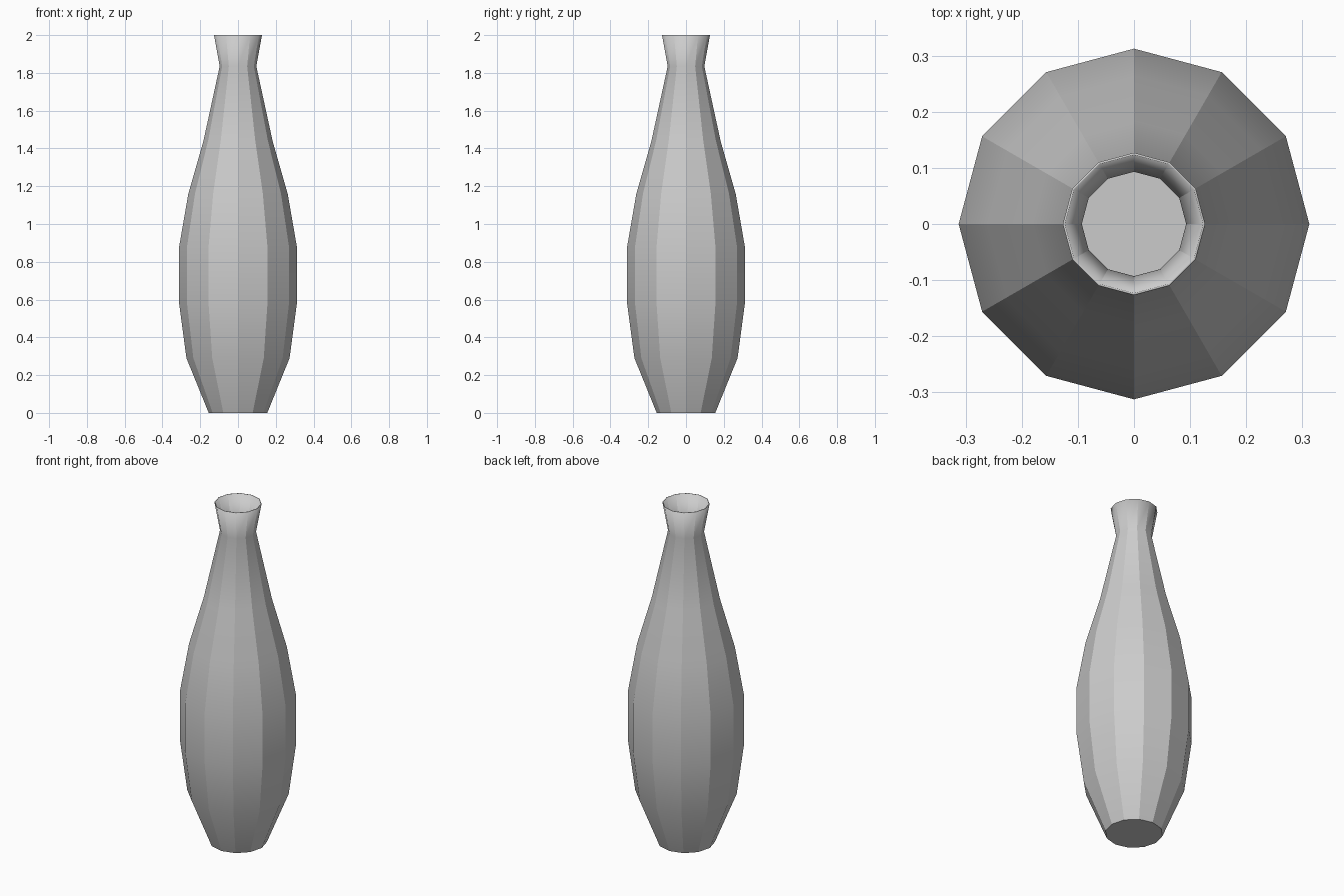
import bpy, bmesh, math

if "Cube" in bpy.data.objects:
    bpy.data.objects.remove(bpy.data.objects["Cube"])

SIDES = 12
# Vase profile as (radius, height), bottom to top
PROFILE = [(0.155, 0), (0.273, 0.29), (0.3125, 0.585), (0.3125, 0.875),
           (0.263, 1.16), (0.183, 1.44), (0.097, 1.835), (0.127, 2.0)]

# Twelve-sided wall, closed at the bottom and open at the top
bm = bmesh.new()
rings = [[bm.verts.new((r * math.cos(math.tau * i / SIDES),
                        r * math.sin(math.tau * i / SIDES), z))
          for i in range(SIDES)] for r, z in PROFILE]
for low, high in zip(rings, rings[1:]):
    for i in range(SIDES):
        j = (i + 1) % SIDES
        bm.faces.new((low[i], low[j], high[j], high[i]))
bm.faces.new(rings[0][::-1])

mesh = bpy.data.meshes.new("vase")
bm.to_mesh(mesh)
bm.free()
vase = bpy.data.objects.new("vase", mesh)
bpy.context.collection.objects.link(vase)

# Smooth up the height, crisp between the sides
bpy.context.view_layer.objects.active = vase
vase.select_set(True)
bpy.ops.object.shade_smooth_by_angle(angle=math.radians(25))

# Thin wall thickness, inward
wall = vase.modifiers.new("wall", 'SOLIDIFY')
wall.thickness = 0.004
wall.offset = -1
